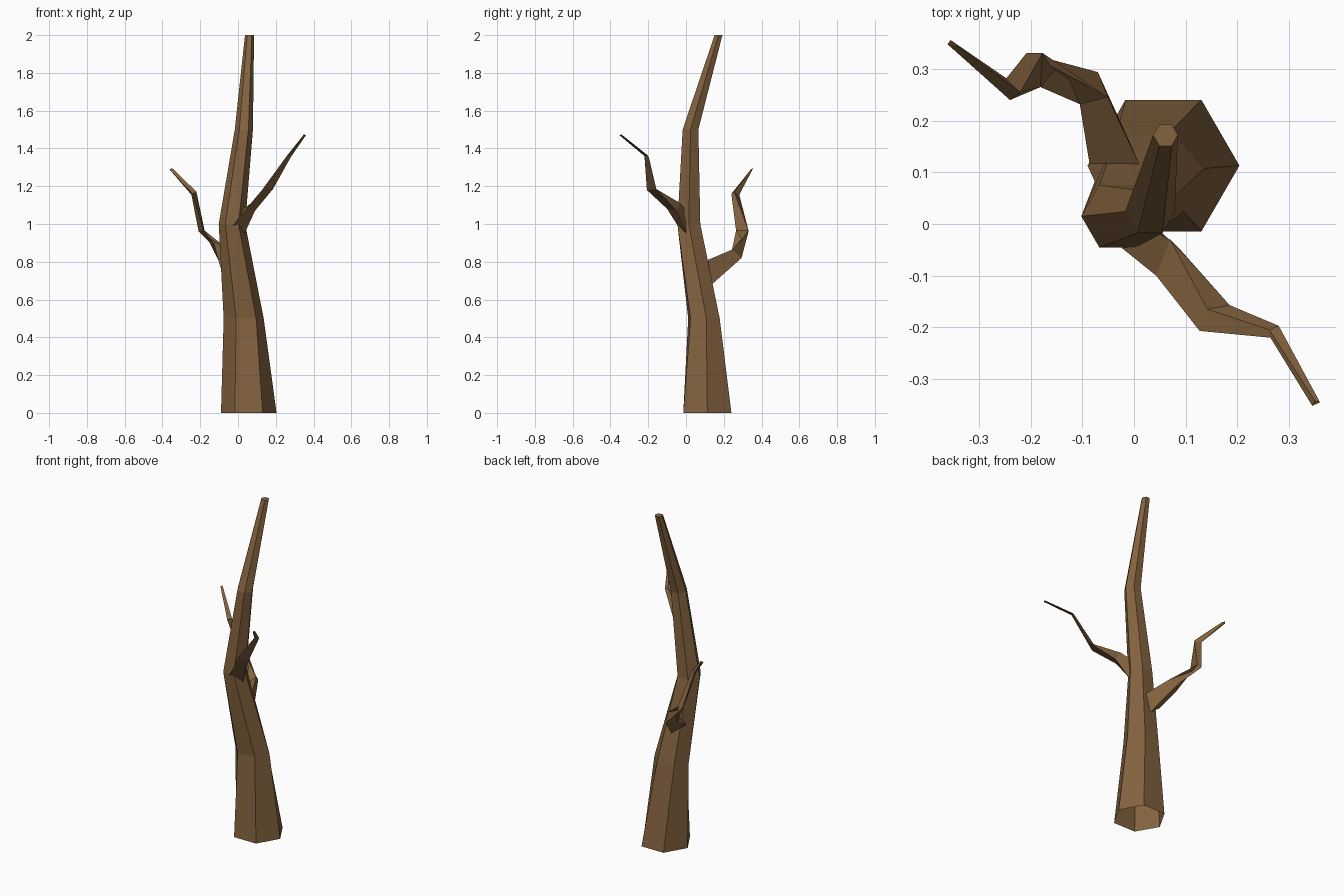
import bpy, bmesh, math

bark = bpy.data.materials.new("brown_bark")
bark.diffuse_color = (0.23, 0.125, 0.05, 1)


def loft(name, rings):
    """Skin a list of rings, closing only the far end."""
    bm = bmesh.new()
    loops = [[bm.verts.new(p) for p in ring] for ring in rings]
    n = len(loops[0])
    for lo, hi in zip(loops, loops[1:]):
        for i in range(n):
            j = (i + 1) % n
            bm.faces.new((lo[i], lo[j], hi[j], hi[i]))
    bm.faces.new(loops[-1])
    bmesh.ops.recalc_face_normals(bm, faces=bm.faces)
    mesh = bpy.data.meshes.new(name)
    bm.to_mesh(mesh)
    bm.free()
    mesh.materials.append(bark)
    obj = bpy.data.objects.new(name, mesh)
    bpy.context.collection.objects.link(obj)
    return obj


def hexagon(x, y, z, rx, ry, twist):
    angles = [math.radians(60 * k + twist) for k in range(6)]
    return [(x + rx * math.cos(a), y + ry * math.sin(a), z) for a in angles]


# Trunk: tapering six-sided column, open underneath
loft("trunk", [hexagon(*r) for r in (
    (0.057, 0.113, 0.0, 0.147, 0.147, 0),
    (0.030, 0.095, 0.5, 0.107, 0.090, 8),
    (-0.032, 0.015, 1.0, 0.070, 0.070, 0),
    (0.031, 0.024, 1.5, 0.048, 0.048, 0),
    (0.061, 0.172, 2.0, 0.024, 0.024, 0),
)])

# Front right branch: three-sided, bending upward
loft("front_right_branch", [
    [(-0.028, -0.043, 0.99), (0.01, 0.0, 1.07), (0.035, 0.0, 0.95)],
    [(0.043, -0.10, 1.08), (0.07, -0.03, 1.11), (0.09, -0.05, 1.07)],
    [(0.127, -0.207, 1.18), (0.142, -0.165, 1.185), (0.185, -0.157, 1.185)],
    [(0.264, -0.22, 1.36), (0.262, -0.205, 1.365), (0.28, -0.197, 1.355)],
    [(0.345, -0.352, 1.47), (0.35, -0.342, 1.475), (0.36, -0.345, 1.47)],
])

# Back left branch: three-sided, hooked
loft("back_left_branch", [
    [(-0.086, 0.116, 0.75), (0.01, 0.116, 0.81), (0.0, 0.14, 0.683)],
    [(-0.105, 0.232, 0.81), (-0.051, 0.246, 0.865), (-0.07, 0.294, 0.82)],
    [(-0.181, 0.265, 0.965), (-0.177, 0.331, 0.965), (-0.208, 0.331, 0.96)],
    [(-0.24, 0.24, 1.16), (-0.22, 0.255, 1.17), (-0.247, 0.282, 1.155)],
    [(-0.361, 0.348, 1.287), (-0.341, 0.344, 1.29), (-0.355, 0.356, 1.295)],
])
